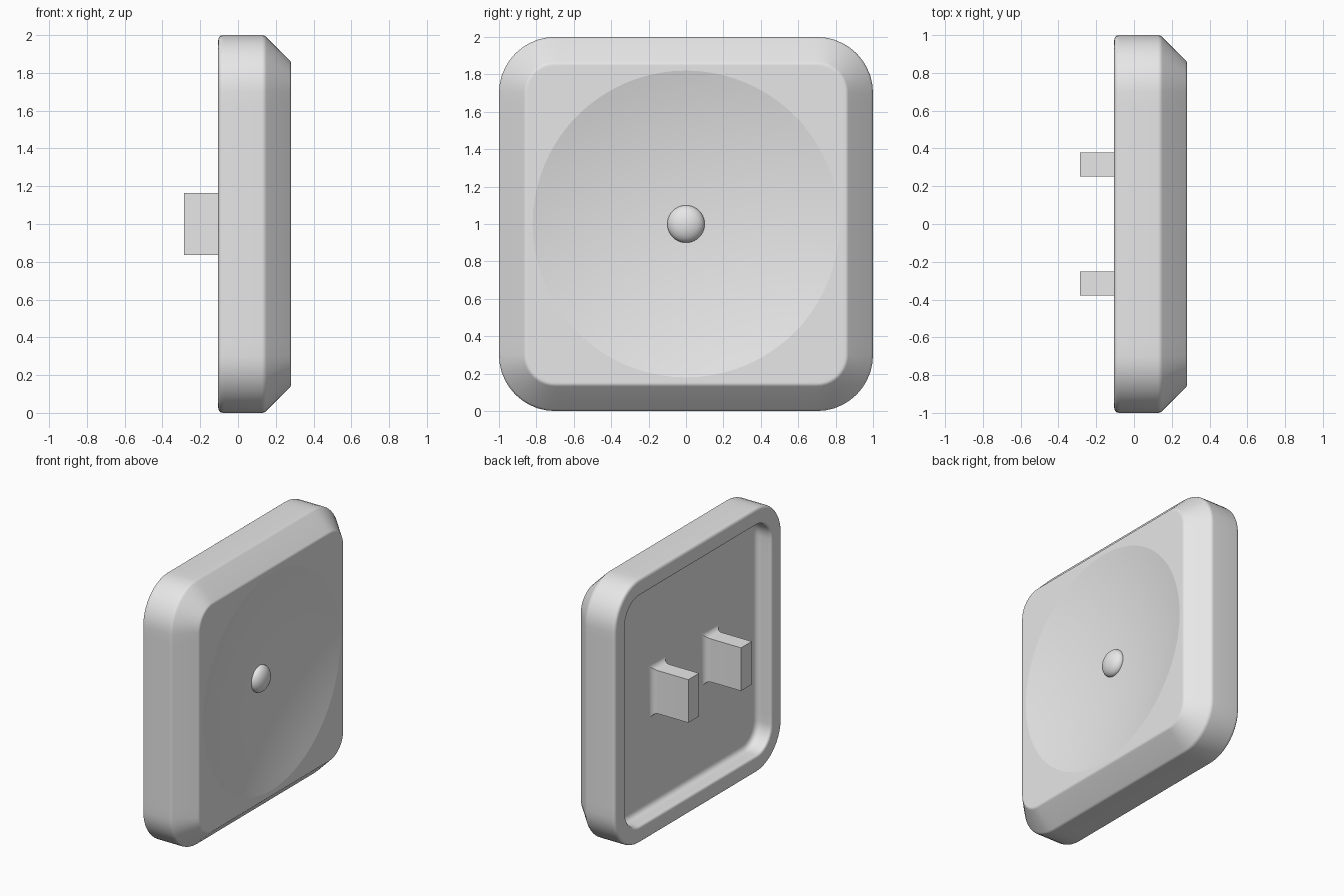
import bpy, bmesh, math
from mathutils import Vector

if "Cube" in bpy.data.objects:
    bpy.data.objects.remove(bpy.data.objects["Cube"])

grey = bpy.data.materials.new("light_grey")
grey.diffuse_color = (0.8, 0.8, 0.8, 1)
grey.use_nodes = True
grey.node_tree.nodes["Principled BSDF"].inputs["Base Color"].default_value = grey.diffuse_color


def finish(name, bm, crisp=()):
    """Turn a bmesh into a smooth-shaded object with sharp hard edges."""
    bmesh.ops.recalc_face_normals(bm, faces=bm.faces[:])
    for f in bm.faces:
        f.smooth = True
    for e in bm.edges:
        e.smooth = e.calc_face_angle(0) < math.radians(30)
        if e.verts[0] in crisp and e.verts[1] in crisp:
            e.smooth = False
    me = bpy.data.meshes.new(name)
    bm.to_mesh(me)
    bm.free()
    me.materials.append(grey)
    ob = bpy.data.objects.new(name, me)
    bpy.context.collection.objects.link(ob)
    return ob


def loft(bm, loops):
    """Skin a list of equal-length point loops and cap both ends."""
    rings = [[bm.verts.new(p) for p in lp] for lp in loops]
    for a, b in zip(rings, rings[1:]):
        for i in range(len(a)):
            j = (i + 1) % len(a)
            bm.faces.new((a[i], a[j], b[j], b[i]))
    bm.faces.new(rings[0])
    bm.faces.new(rings[-1])
    return rings


def rounded_square(inset, x, side_steps=20, corner_steps=10):
    """Loop of points round a rounded square facing along x."""
    half, r = 1 - inset, 0.3 - inset
    c = half - r
    pts = []
    for k in range(4):
        q = k * math.pi / 2
        for i in range(side_steps):
            t = -c + 2 * c * i / side_steps
            pts.append((half * math.cos(q) - t * math.sin(q),
                        half * math.sin(q) + t * math.cos(q)))
        for i in range(corner_steps):
            a = q + math.pi / 2 * i / corner_steps
            m = math.sqrt(2) * c
            pts.append((m * math.cos(q + math.pi / 4) + r * math.cos(a),
                        m * math.sin(q + math.pi / 4) + r * math.sin(a)))
    return [Vector((x, u, 1 + v)) for u, v in pts]


def soften(points, steps=6):
    """Round profile corners given as (inset, x, setback)."""
    out = [points[0][:2]]
    for p0, p1, p2 in zip(points, points[1:], points[2:]):
        b = Vector(p1[:2])
        a = b + (Vector(p0[:2]) - b).normalized() * p1[2]
        c = b + (Vector(p2[:2]) - b).normalized() * p1[2]
        for i in range(steps + 1):
            t = i / steps
            out.append(tuple(a * (1 - t) ** 2 + b * 2 * t * (1 - t) + c * t * t))
    out.append(points[-1][:2])
    return out


# Body: recess floor, rear rim, outer wall, chamfer, front face
FLOOR, FRONT, DISH_R, DISH_D = 0.02, 0.28, 0.82, 0.1
profile = soften([(0.25, FLOOR, 0), (0.13, FLOOR, 0.05), (0.13, -0.105, 0.025),
                  (0, -0.105, 0.03), (0, 0.14, 0.015), (0.14, FRONT, 0.012),
                  (0.165, FRONT, 0)])
loops = [rounded_square(i, x) for i, x in profile]

# Shallow spherical dish in the front face
angles = [math.atan2(p.z - 1, p.y) for p in loops[-1]]
R = (DISH_R ** 2 + DISH_D ** 2) / (2 * DISH_D)
rim_index = len(loops)
for k in range(16):
    r = DISH_R * (1 - k / 16)
    x = FRONT - DISH_D + R - math.sqrt(R * R - r * r)
    loops.append([Vector((x, r * math.cos(a), 1 + r * math.sin(a))) for a in angles])
bm = bmesh.new()
rings = loft(bm, loops)
finish("body", bm, set(rings[rim_index]))

# Small raised dot in the middle of the dish
bm = bmesh.new()
bmesh.ops.create_uvsphere(bm, u_segments=32, v_segments=20, radius=0.1)
bmesh.ops.scale(bm, vec=(0.6, 1, 1), verts=bm.verts[:])
bmesh.ops.translate(bm, vec=(0.183, 0, 1), verts=bm.verts[:])
finish("centre_dot", bm)

# Two rear tabs, flared where they meet the recess floor
for side, name in ((1, "left_tab"), (-1, "right_tab")):
    sections = [(-0.285, 0)]
    for i in range(7):
        a = math.pi / 2 * i / 6
        sections.append((FLOOR - 0.05 + 0.05 * math.sin(a), 0.05 * (1 - math.cos(a))))
    sections.append((FLOOR + 0.02, 0.05))
    bm = bmesh.new()
    loft(bm, [[Vector((x, side * 0.315 + sy * (0.064 + g), 1 + sz * (0.163 + g)))
               for sy, sz in ((-1, -1), (1, -1), (1, 1), (-1, 1))] for x, g in sections])
    finish(name, bm)
